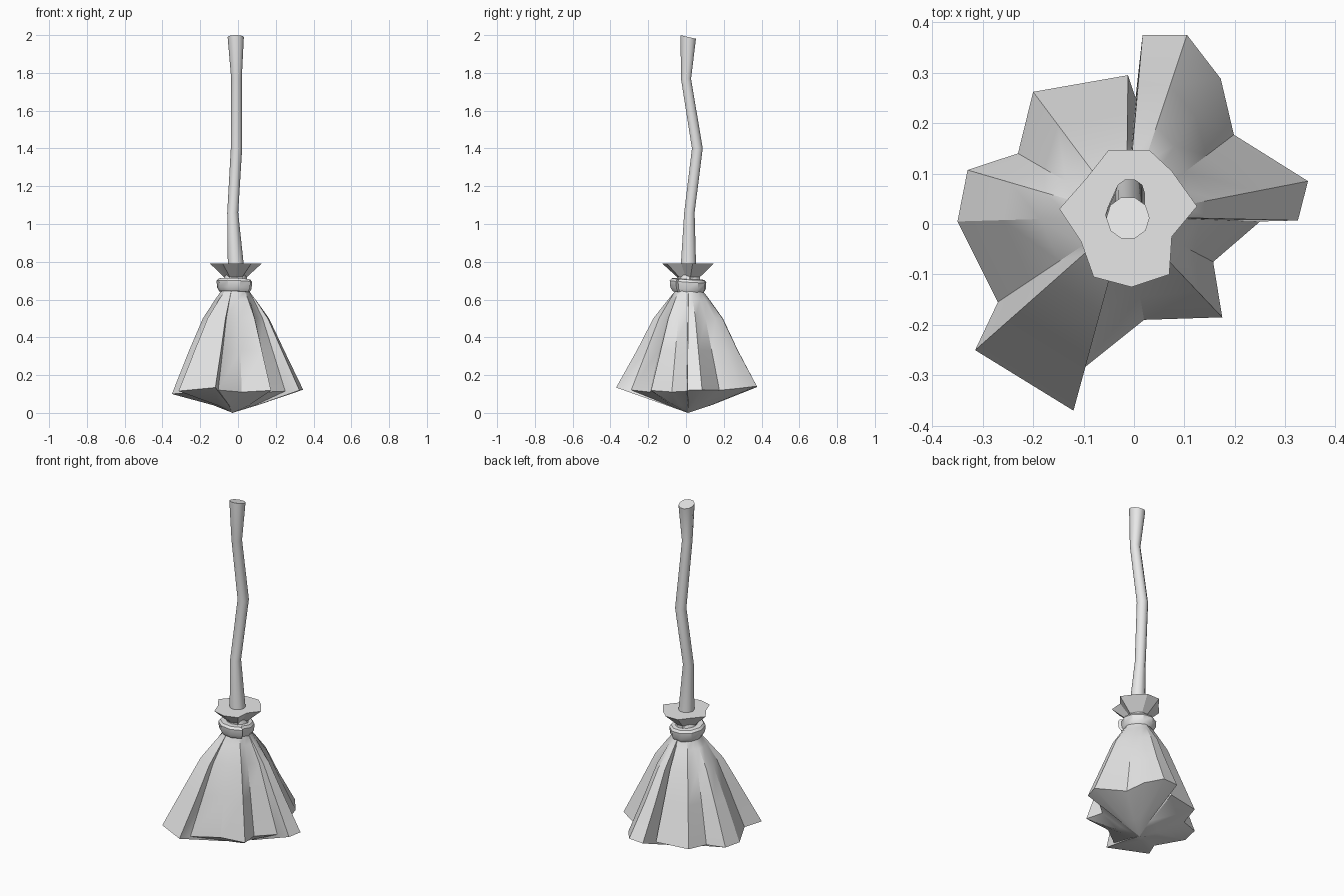
import bpy, bmesh, math
from mathutils import Vector

if "Cube" in bpy.data.objects:
    bpy.data.objects.remove(bpy.data.objects["Cube"], do_unlink=True)

grey = bpy.data.materials.new("plain grey")
grey.use_nodes = True
grey.diffuse_color = (0.8, 0.8, 0.8, 1)
grey.node_tree.nodes["Principled BSDF"].inputs["Base Color"].default_value = grey.diffuse_color


def loft(name, rings, angle):
    """Skin a stack of equal-length rings, cap both ends, shade by angle."""
    bm = bmesh.new()
    rows = [[bm.verts.new(p) for p in ring] for ring in rings]
    n = len(rows[0])
    for low, high in zip(rows, rows[1:]):
        for i in range(n):
            j = (i + 1) % n
            bm.faces.new((low[i], low[j], high[j], high[i]))
    bm.faces.new(rows[0][::-1])
    bm.faces.new(rows[-1])
    bmesh.ops.remove_doubles(bm, verts=bm.verts, dist=0.0001)
    bmesh.ops.recalc_face_normals(bm, faces=bm.faces)
    mesh = bpy.data.meshes.new(name)
    bm.to_mesh(mesh)
    bm.free()
    mesh.materials.append(grey)
    mesh.shade_smooth()
    mesh.set_sharp_from_angle(angle=math.radians(angle))
    obj = bpy.data.objects.new(name, mesh)
    bpy.context.collection.objects.link(obj)
    return obj


def circle(x, y, z, r, n, tilt=0.0):
    """Horizontal ring, optionally sloping down towards the back."""
    ring = []
    for i in range(n):
        a = math.tau * i / n
        dy = r * math.sin(a)
        ring.append((x + r * math.cos(a), y + dy, z - tilt * dy))
    return ring


# Crooked handle: x, y, z, radius, tilt of each section
stations = [(-.012, .013, .72, .044, 0), (-.012, .013, .79, .042, 0),
            (-.028, .018, 1.06, .029, 0), (-.008, .06, 1.4, .03, 0),
            (-.008, 0, 1.77, .028, 0), (-.012, .012, 1.99, .043, .23)]
loft("handle", [circle(x, y, z, r, 10, t) for x, y, z, r, t in stations], 40)

# Pleated bristle skirt: rim outline seen from above
rim = [(.345, .085), (.198, .177), (.172, .288), (.105, .375), (.017, .375),
       (.003, .25), (-.012, .295), (-.2, .262), (-.23, .14), (-.33, .107),
       (-.35, .005), (-.27, -.155), (-.315, -.25), (-.12, -.37), (-.105, -.29),
       (.02, -.19), (.175, -.185), (.157, -.075), (.25, .005), (.325, .007)]
neck = Vector((-.015, .015))


def skirt_ring(t, height=None, core=.075):
    """Blend from a round core (t=0) to the pleated rim (t=1)."""
    ring = []
    for p in rim:
        p = Vector(p)
        round_point = neck + (p - neck).normalized() * core
        q = round_point.lerp(p, t)
        rim_z = .1 + .25 * p.y ** 2 + .06 * max(p.x, 0)
        ring.append((q.x, q.y, rim_z if height is None else height))
    return ring


tip = [(-.03, .01, 0)] * len(rim)
loft("bristles", [tip, skirt_ring(.15, .04), skirt_ring(1), skirt_ring(.65, .33),
                  skirt_ring(.37, .5), skirt_ring(.12, .6),
                  skirt_ring(0, .645), skirt_ring(0, .73, .055)], 30)

# Binding wrapped round the neck, its outer end overlapping in a step
wrap_steps = 10
band = []
for z, scale in ((.64, .85), (.66, .97), (.695, 1), (.708, .9), (.71, .55)):
    ring = []
    for i in range(wrap_steps + 1):
        a = math.radians(-40) + math.tau * i / wrap_steps
        r = (.088 + .018 * i / wrap_steps) * scale
        dx, dy = r * math.cos(a), r * math.sin(a)
        ring.append((neck.x + dx, neck.y + dy, z - .06 * dy - .04 * dx))
    band.append(ring)
loft("binding", band, 35)

# Flared ragged tuft above the binding
tuft = [(.125, .035), (.075, .105), (.03, .147), (-.05, .147), (-.095, .09),
        (-.148, .03), (-.105, -.035), (-.08, -.105), (-.005, -.125),
        (.07, -.1), (.075, -.025)]


def tuft_ring(scale, z):
    return [(*neck.lerp(Vector(p), scale), z) for p in tuft]


loft("tuft", [tuft_ring(.45, .69), tuft_ring(.45, .72), tuft_ring(1, .79)], 20)
